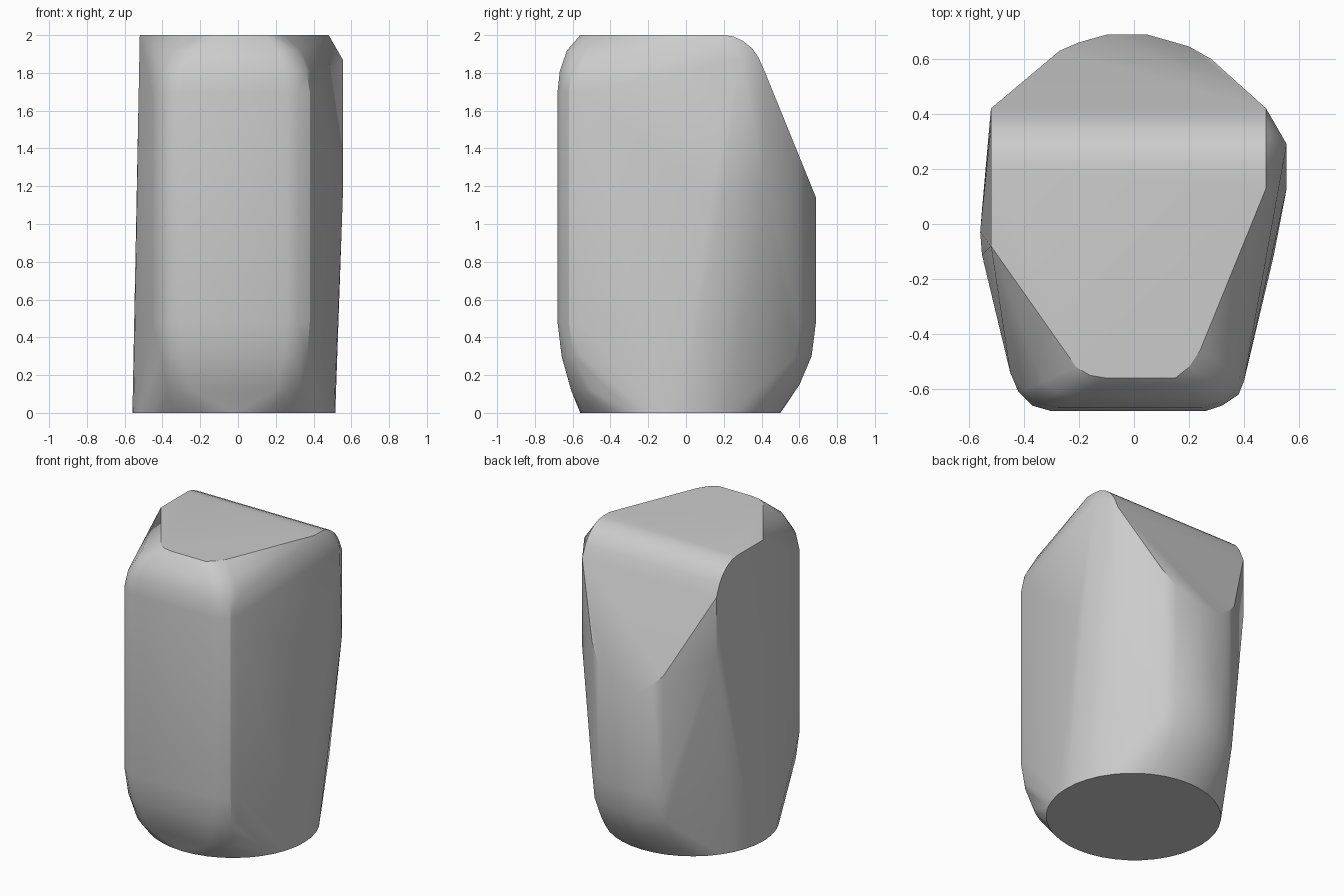
import bpy, bmesh, math
from mathutils import Vector

cube = bpy.data.objects.get("Cube")
if cube:
    bpy.data.objects.remove(cube, do_unlink=True)

# Elliptical foot
CX, CY, RX, RY = -0.022, -0.03, 0.537, 0.53


def foot(x, sign):
    """Point of the foot ellipse at x, on the front (-1) or back (+1)."""
    return Vector((x, CY + sign * RY * math.sqrt(1 - ((x - CX) / RX) ** 2), 0))


def roll(start, end, steps):
    """Points rounding over from start to end: (blend in plan, height)."""
    out = []
    for t, z in steps:
        p = start.lerp(end, t)
        p.z = z
        out.append(p)
    return out


points = []
for i in range(40):
    a = math.tau * i / 40
    points.append(Vector((CX + RX * math.cos(a), CY + RY * math.sin(a), 0)))

# Flat top outline
for x, y in [(-.52, .2), (.48, .2), (.48, .13), (.24, -.46), (.2, -.52),
             (.15, -.56), (-.1, -.56), (-.16, -.55), (-.21, -.52), (-.52, -.08)]:
    points.append(Vector((x, y, 2)))

# Front wall, rounded into the top and the foot: wall x, y, top x, y, foot x
front = [(.4, -.57, .24, -.46, .33), (.38, -.62, .2, -.52, .29),
         (.32, -.66, .18, -.54, .22), (.26, -.68, .15, -.56, .14),
         (-.3, -.68, -.1, -.56, -.18), (-.37, -.66, -.16, -.55, -.26),
         (-.42, -.61, -.21, -.52, -.33)]
for x, y, tx, ty, fx in front:
    wall = Vector((x, y, 1))
    points += roll(wall, Vector((tx, ty, 2)), [(0, 1.7), (.1, 1.81), (.42, 1.92)])
    points += roll(wall, foot(fx, -1), [(0, .48), (.15, .3), (.5, .12)])
points += [Vector((-.45, -.54, 1.68)), Vector((-.45, -.54, .45))]

# Rounded ridge at the head of the back slope
for x in (-.52, .48):
    for y, z in [(.25, 1.993), (.3, 1.97), (.35, 1.93), (.385, 1.88), (.42, 1.8)]:
        points.append(Vector((x, y, z)))
points += [Vector((-.52, .42, 1.4)), Vector((.48, .42, 1.2))]

# Back wall below the slope, rounded into the foot
for x, y, fx in [(-.27, .63, -.27), (-.2, .66, -.2), (-.1, .688, -.1),
                 (.05, .688, .05), (.2, .645, .18), (.28, .6, .25)]:
    wall = Vector((x, y, 1))
    points += roll(wall, foot(fx, 1),
                   [(0, 1.8 - (y - .42) * 2.46), (0, .48), (.12, .3), (.45, .15)])

# Shoulder on the right wall
points += [Vector(p) for p in [(.555, .29, 1.87), (.555, .19, 1.15), (.555, .13, 1.15)]]

# Wrap all outlines in one tight skin
bm = bmesh.new()
for p in points:
    bm.verts.new(p)
bmesh.ops.remove_doubles(bm, verts=bm.verts, dist=0.004)
bmesh.ops.convex_hull(bm, input=bm.verts)
bmesh.ops.delete(bm, geom=[v for v in bm.verts if not v.link_faces], context='VERTS')
bmesh.ops.dissolve_limit(bm, angle_limit=math.radians(1), verts=bm.verts, edges=bm.edges)
bmesh.ops.recalc_face_normals(bm, faces=bm.faces)
mesh = bpy.data.meshes.new("stone_block")
bm.to_mesh(mesh)
bm.free()

block = bpy.data.objects.new("stone_block", mesh)
bpy.context.collection.objects.link(block)

# Plain grey
grey = bpy.data.materials.new("light_grey")
grey.use_nodes = True
colour = (0.6, 0.6, 0.6, 1)
grey.diffuse_color = colour
grey.node_tree.nodes["Principled BSDF"].inputs["Base Color"].default_value = colour
mesh.materials.append(grey)

# Smooth shading, creases kept
bpy.ops.object.select_all(action='DESELECT')
block.select_set(True)
bpy.context.view_layer.objects.active = block
bpy.ops.object.shade_smooth_by_angle(angle=math.radians(30))
